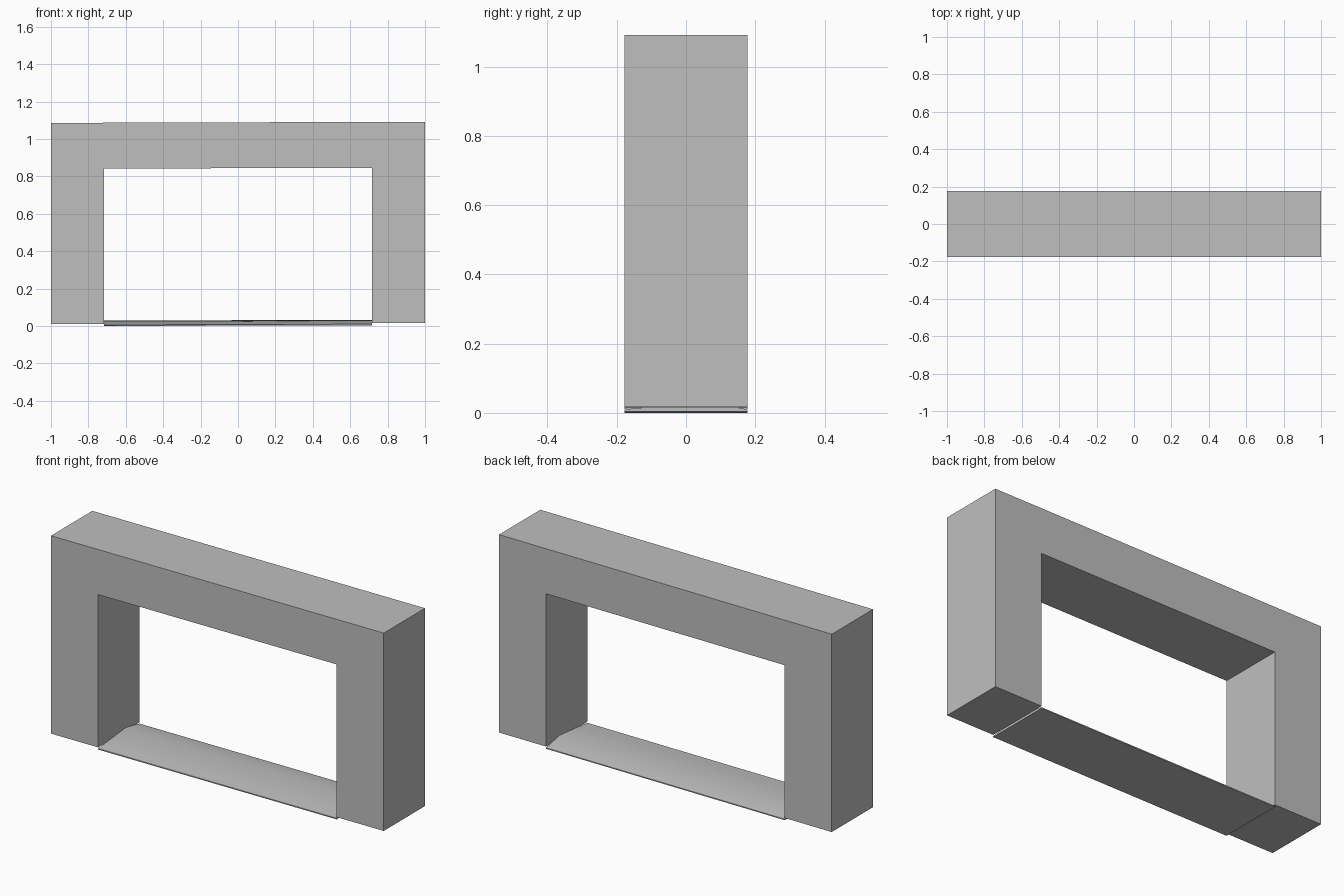
import bpy
import bmesh

cube = bpy.data.objects.get("Cube")
if cube:
    bpy.data.objects.remove(cube, do_unlink=True)

DEPTH = 0.177      # half thickness of the wall
OPENING = 0.717    # half width of the opening
TILT = 0.003       # slight rise towards +x

grey = bpy.data.materials.new("plain grey")
grey.use_nodes = True
grey.diffuse_color = (0.52, 0.52, 0.52, 1)
grey.node_tree.nodes["Principled BSDF"].inputs["Base Color"].default_value = (0.52, 0.52, 0.52, 1)


def extrude_profile(name, points, offset):
    """Close a polygon of 3D points and extrude it along the offset."""
    bm = bmesh.new()
    face = bm.faces.new([bm.verts.new(p) for p in points])
    result = bmesh.ops.extrude_face_region(bm, geom=[face], use_keep_orig=True)
    moved = [v for v in result["geom"] if isinstance(v, bmesh.types.BMVert)]
    bmesh.ops.translate(bm, verts=moved, vec=offset)
    for v in bm.verts:
        v.co.z += TILT * v.co.x
    bmesh.ops.recalc_face_normals(bm, faces=bm.faces)
    mesh = bpy.data.meshes.new(name)
    bm.to_mesh(mesh)
    bm.free()
    mesh.materials.append(grey)
    obj = bpy.data.objects.new(name, mesh)
    bpy.context.collection.objects.link(obj)
    return obj


# Doorway frame: two legs and a lintel in one piece
right_half = [(-OPENING, 0.844), (-OPENING, 0.014), (-1, 0.014), (-1, 1.089)]
outline = right_half + [(-x, z) for x, z in reversed(right_half)]
extrude_profile("doorway_frame", [(x, -DEPTH, z) for x, z in outline], (0, 2 * DEPTH, 0))

# Threshold: low ramp with an off-centre ridge
ramp = [(-DEPTH, 0.002), (-DEPTH, 0.008), (-0.115, 0.014),
        (0.06, 0.031), (DEPTH, 0.008), (DEPTH, 0.002)]
threshold = extrude_profile("threshold", [(-OPENING, y, z) for y, z in ramp], (2 * OPENING, 0, 0))
bpy.ops.object.select_all(action="DESELECT")
threshold.select_set(True)
bpy.context.view_layer.objects.active = threshold
bpy.ops.object.shade_smooth_by_angle(angle=0.6)
